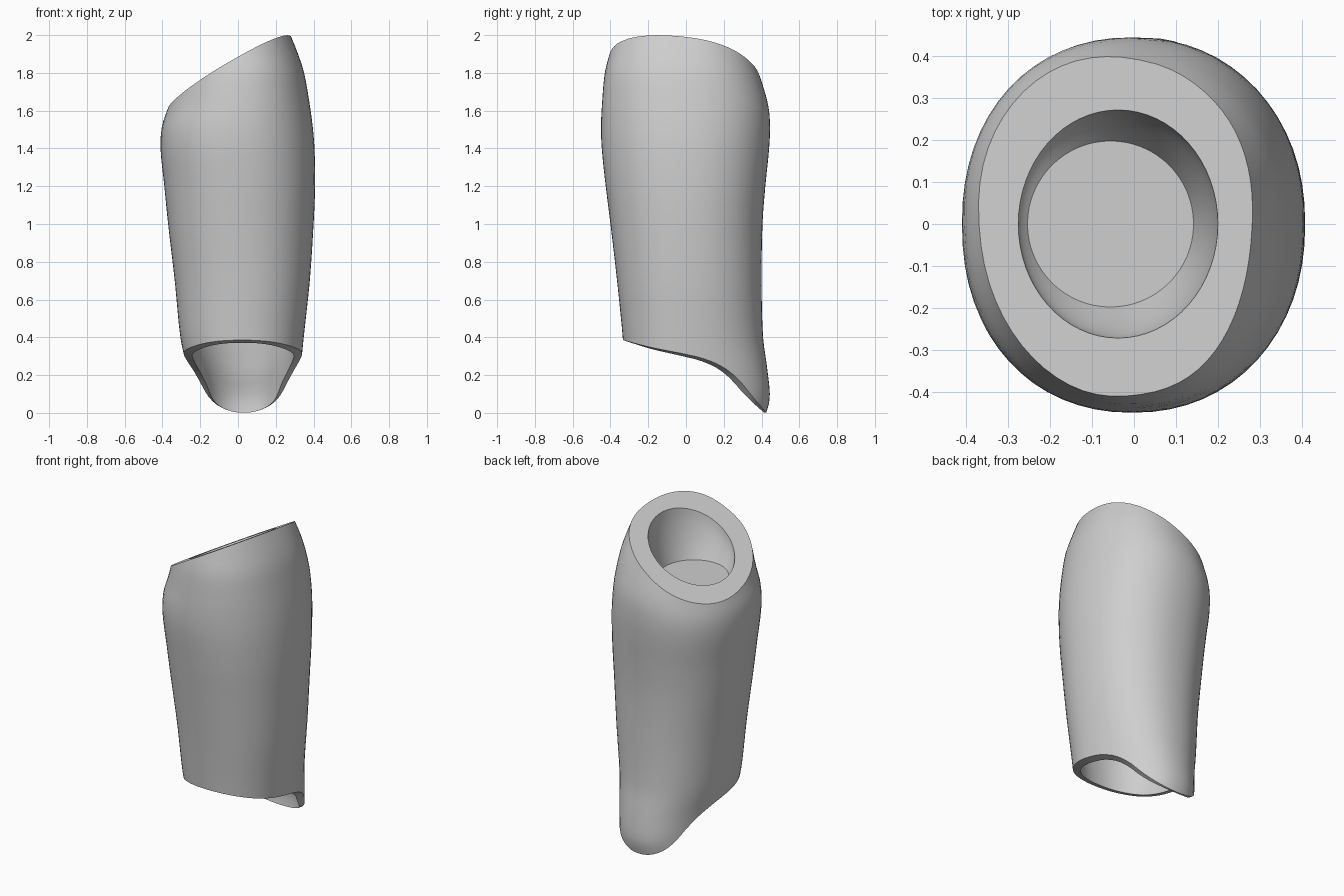
import bpy
import bmesh
from math import sin, cos, pi, radians, copysign

cube = bpy.data.objects.get("Cube")
if cube:
    bpy.data.objects.remove(cube, do_unlink=True)

SEGMENTS = 64
ANGLES = [2 * pi * i / SEGMENTS for i in range(SEGMENTS)]
WALL = 0.042
ROUNDNESS = 2 / 2.18

# Cross-sections of the limb: height, right, left, front and back extents
SECTIONS = [
    (0.00, 0.31, 0.25, 0.30, 0.425),
    (0.08, 0.318, 0.255, 0.31, 0.444),
    (0.25, 0.333, 0.275, 0.325, 0.428),
    (0.40, 0.348, 0.305, 0.335, 0.408),
    (0.70, 0.38, 0.335, 0.365, 0.40),
    (1.00, 0.40, 0.37, 0.40, 0.405),
    (1.20, 0.408, 0.39, 0.425, 0.42),
    (1.40, 0.405, 0.41, 0.446, 0.44),
    (1.52, 0.395, 0.402, 0.45, 0.445),
    (1.63, 0.38, 0.365, 0.445, 0.435),
    (1.80, 0.35, 0.32, 0.43, 0.385),
    (1.90, 0.318, 0.29, 0.405, 0.345),
    (2.00, 0.278, 0.25, 0.38, 0.31),
]

# Lower edge, as depth and height: nearly level, then dropping into a tongue
HEM = [(-0.34, 0.387), (-0.2, 0.35), (0, 0.31), (0.1, 0.285), (0.2, 0.24),
       (0.28, 0.175), (0.345, 0.095), (0.39, 0.042), (0.414, 0.014),
       (0.426, 0.0)]


def sample(table, u):
    """Smoothly interpolate the rows of a table keyed by the first column."""
    u = min(max(u, table[0][0]), table[-1][0])
    i = 0
    while i < len(table) - 2 and u > table[i + 1][0]:
        i += 1
    p, q = table[i], table[i + 1]
    before, after = table[max(i - 1, 0)], table[min(i + 2, len(table) - 1)]
    h = q[0] - p[0]
    t = (u - p[0]) / h
    out = []
    for k in range(1, len(p)):
        m = (q[k] - before[k]) / (q[0] - before[0]) * h
        n = (after[k] - p[k]) / (after[0] - p[0]) * h
        out.append((2 * t**3 - 3 * t**2 + 1) * p[k] + (t**3 - 2 * t**2 + t) * m
                   + (3 * t**2 - 2 * t**3) * q[k] + (t**3 - t**2) * n)
    return out


def rim_height(x, y):
    return 1.828 + 0.575 * x - 0.14 * y


def hem_height(x, y):
    return sample(HEM, y)[0]


def squared(v):
    return copysign(abs(v) ** ROUNDNESS, v)


def surface(angle, z, inset=0.0):
    right, left, front, back = sample(SECTIONS, z)
    c, s = squared(cos(angle)), squared(sin(angle))
    x = (right - left) / 2 + c * ((right + left) / 2 - inset)
    y = s * ((back if s > 0 else front) - inset)
    return x, y, z


def edge_z(angle, height, start):
    """Height at which the outer wall meets a cutting surface."""
    z = start
    for _ in range(40):
        x, y, _z = surface(angle, z)
        z = 0.5 * (z + height(x, y))
    return z


LOW = [edge_z(a, hem_height, 0.3) for a in ANGLES]
HIGH = [edge_z(a, rim_height, 1.8) for a in ANGLES]


def wall_ring(t):
    return [surface(a, low + (high - low) * t)
            for a, low, high in zip(ANGLES, LOW, HIGH)]


def cavity_ring(t):
    """Hollow inside the lower opening, thinning towards the tongue tip."""
    ring = []
    for a, low in zip(ANGLES, LOW):
        start = low - 0.014 * min(1, low / 0.15)
        thin = min(1, 0.25 + low / 0.2)
        inset = WALL * (thin + (1 - thin) * min(1, t * 5))
        ring.append(surface(a, start + (1.0 - start) * t, inset))
    return ring


def dome_ring(t):
    grow = cos(t * pi / 2)
    return [(x * grow, y * grow, z + 0.3 * sin(t * pi / 2))
            for x, y, z in (surface(a, 1.0, WALL) for a in ANGLES)]


def well_ring(t):
    """Curved socket wall from the slanted opening down to a level floor."""
    ring = []
    for a in ANGLES:
        x, y = -0.038 + 0.238 * cos(a), 0.272 * sin(a)
        z = rim_height(x, y)
        fx, fy = -0.056 + 0.198 * cos(a), 0.198 * sin(a)
        shift = t ** 1.5
        ring.append((x + (fx - x) * shift, y + (fy - y) * shift,
                     z + (1.635 - z) * t))
    return ring


# One continuous skin: dome, cavity, hem lip, outer wall, rim, socket, floor
rings = [dome_ring(t) for t in (0.9, 0.7, 0.5, 0.25)]
rings += [cavity_ring(1 - i / 20) for i in range(21)]
rings += [wall_ring(i / 36) for i in range(37)]
rings += [well_ring(i / 8) for i in range(9)]

bm = bmesh.new()
loops = [[bm.verts.new(p) for p in ring] for ring in rings]
for lower, upper in zip(loops, loops[1:]):
    for i in range(SEGMENTS):
        j = (i + 1) % SEGMENTS
        bm.faces.new((lower[i], lower[j], upper[j], upper[i]))
bm.faces.new(list(reversed(loops[0])))
bm.faces.new(loops[-1])
bmesh.ops.recalc_face_normals(bm, faces=bm.faces)

mesh = bpy.data.meshes.new("limb_sleeve")
bm.to_mesh(mesh)
bm.free()
sleeve = bpy.data.objects.new("limb_sleeve", mesh)
bpy.context.collection.objects.link(sleeve)

# Plain grey finish
grey = bpy.data.materials.new("plain_grey")
grey.use_nodes = True
color = (0.62, 0.62, 0.62, 1)
grey.diffuse_color = color
grey.node_tree.nodes["Principled BSDF"].inputs["Base Color"].default_value = color
mesh.materials.append(grey)

bpy.ops.object.select_all(action="DESELECT")
sleeve.select_set(True)
bpy.context.view_layer.objects.active = sleeve
bpy.ops.object.shade_smooth_by_angle(angle=radians(28))
